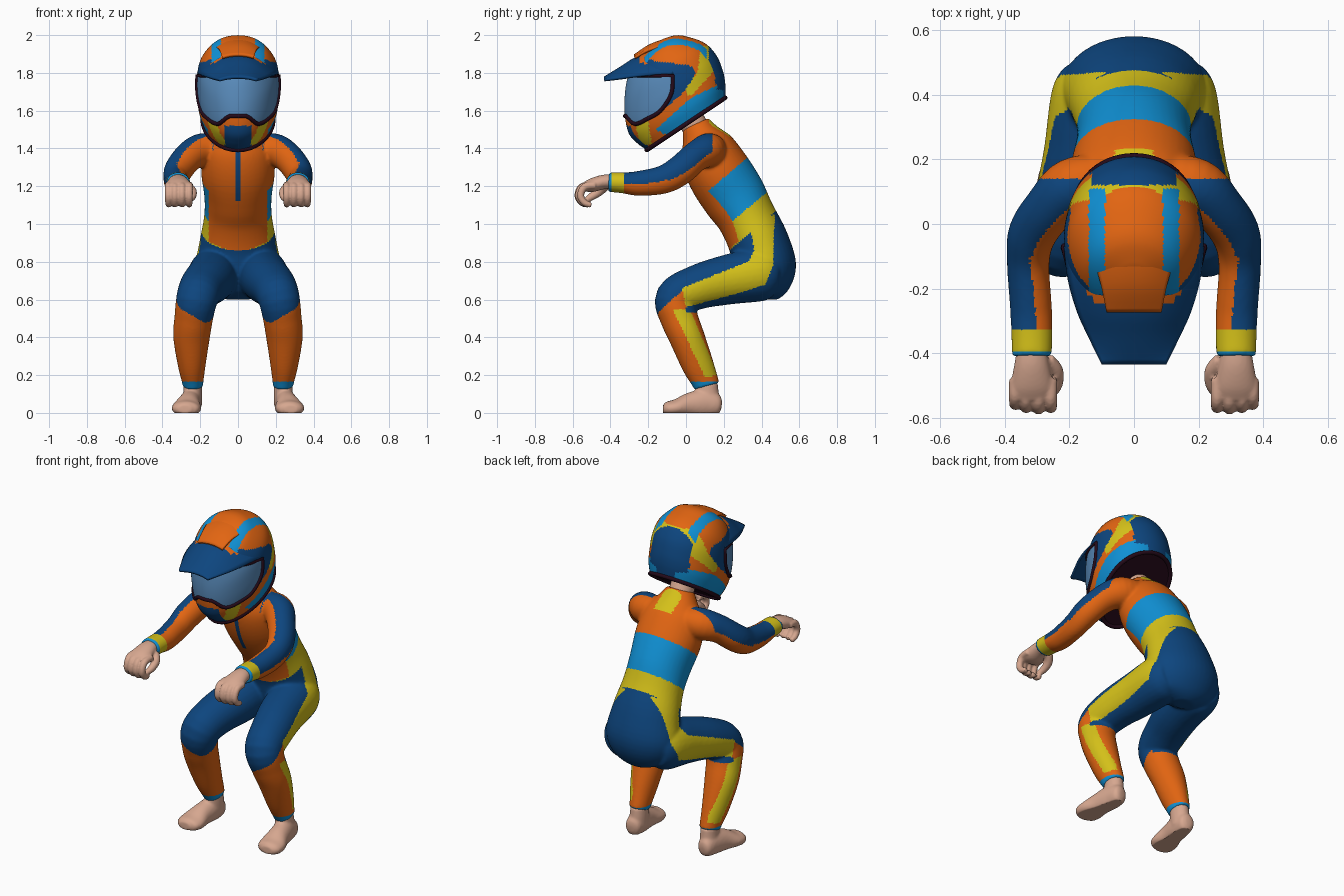
import bpy, bmesh, math
from mathutils import Vector
from mathutils.bvhtree import BVHTree

if "Cube" in bpy.data.objects:
    bpy.data.objects.remove(bpy.data.objects["Cube"])

# Palette
COLOURS = [("orange", (.76, .13, .006)), ("navy", (.004, .06, .21)), ("sky_blue", (.005, .28, .66)),
           ("yellow", (.66, .53, .01)), ("skin", (.68, .39, .28)), ("dark_trim", (.018, .003, .010)),
           ("lens_blue", (.10, .26, .50))]
MATS = []
for name, c in COLOURS:
    m = bpy.data.materials.new(name)
    m.diffuse_color = (*c, 1)
    m.use_nodes = True
    m.node_tree.nodes["Principled BSDF"].inputs["Base Color"].default_value = m.diffuse_color
    MATS.append(m)
ORANGE, NAVY, SKY, YELLOW, SKIN, DARK, LENS = range(7)


def spline(rows, sub):
    """Catmull-Rom through rows of numbers."""
    out, n = [], len(rows)
    for i in range(n - 1):
        p = [rows[max(i - 1, 0)], rows[i], rows[i + 1], rows[min(i + 2, n - 1)]]
        for k in range(sub):
            t = k / sub
            out.append([.5 * (2 * b + (c - a) * t + (2 * a - 5 * b + 4 * c - d) * t * t
                              + (3 * b - a - 3 * c + d) * t ** 3) for a, b, c, d in zip(*p)])
    return out + [list(rows[-1])]


def loft(bm, rows, seg=28, sub=5, egg=0, axis=None):
    """Closed tube through rows (x, y, z, side radius, depth radius)."""
    pts = spline(rows, sub)
    rings = []
    for i, r in enumerate(pts):
        c = Vector(r[:3])
        t = axis or (Vector(pts[min(i + 1, len(pts) - 1)][:3]) - Vector(pts[max(i - 1, 0)][:3])).normalized()
        a = Vector((1, 0, 0))
        a = (a - t * a.dot(t)).normalized()
        b = t.cross(a)
        ring = []
        for k in range(seg):
            w = 2 * math.pi * k / seg
            s = math.sin(w)
            ring.append(bm.verts.new(c + a * r[3] * math.cos(w) * (1 + egg * s) + b * r[4] * s))
        rings.append(ring)
    for p, q in zip(rings, rings[1:]):
        for k in range(seg):
            bm.faces.new((p[k], p[(k + 1) % seg], q[(k + 1) % seg], q[k]))
    bm.faces.new(rings[0][::-1])
    bm.faces.new(rings[-1])
    return rings


def finish(name, bm, rule, voxel=None, smooth=0, floor=False):
    """Make an object; optionally fuse its pieces, then colour faces by a rule."""
    bmesh.ops.recalc_face_normals(bm, faces=bm.faces)
    me = bpy.data.meshes.new(name)
    bm.to_mesh(me)
    bm.free()
    ob = bpy.data.objects.new(name, me)
    bpy.context.collection.objects.link(ob)
    if voxel:
        r = ob.modifiers.new("fuse", 'REMESH')
        r.mode, r.voxel_size = 'VOXEL', voxel
        s = ob.modifiers.new("soften", 'SMOOTH')
        s.factor, s.iterations = .5, smooth
        dg = bpy.context.evaluated_depsgraph_get()
        me = bpy.data.meshes.new_from_object(ob.evaluated_get(dg))
        ob.modifiers.clear()
        ob.data = me
    if floor:
        for v in me.vertices:
            v.co.z = max(v.co.z, 0)
    me.materials.clear()
    for m in MATS:
        me.materials.append(m)
    for p in me.polygons:
        p.material_index = rule(p.center, p.normal) if callable(rule) else rule
        p.use_smooth = True
    me.set_sharp_from_angle(angle=math.radians(45))
    return ob


def inside(y, z, poly):
    hit = False
    for (a, b), (c, d) in zip(poly, poly[1:] + poly[:1]):
        if (b > z) != (d > z) and y < (c - a) * (z - b) / (d - b) + a:
            hit = not hit
    return hit


def mirrored(rows, s):
    return [(r[0] * s, *r[1:4], r[-1]) for r in rows]


# Suit: torso, arms and legs fused
TORSO = [(0, .43, .60, .06, .05), (0, .43, .65, .17, .115), (0, .42, .76, .225, .165), (0, .385, .90, .205, .16),
         (0, .32, 1.035, .18, .155), (0, .255, 1.145, .178, .17), (0, .17, 1.28, .195, .17),
         (0, .11, 1.40, .18, .145), (0, .075, 1.475, .12, .10), (0, .05, 1.53, .08, .075)]
ARM = [(.08, .135, 1.39, .085, .085), (.19, .115, 1.39, .09, .09), (.26, .05, 1.355, .08, .08),
       (.315, -.03, 1.285, .075, .08), (.328, -.12, 1.235, .066, .075), (.32, -.25, 1.215, .065, .066),
       (.317, -.33, 1.218, .064, .056), (.317, -.41, 1.222, .062, .052)]
LEG = [(.11, .47, .74, .10, .11), (.125, .40, .735, .13, .142), (.15, .22, .705, .13, .132),
       (.19, .06, .665, .12, .118), (.217, -.055, .605, .11, .108), (.235, -.035, .50, .102, .10),
       (.246, .005, .40, .097, .094), (.245, .06, .26, .075, .085), (.24, .10, .17, .058, .072),
       (.24, .11, .14, .055, .068)]
STRIPE = [(.34, 1.0), (.47, 1.05), (.46, .78), (.42, .68), (.3, .64), (0, .56), (-.02, .66), (.1, .71), (.33, .80), (.36, .86)]
SHIN = [(-.07, .55), (.02, .55), (.17, .2), (.1, .19)]


def suit_colour(c, n):
    ax, y, z = abs(c.x), c.y, c.z
    out = n.x if c.x > 0 else -n.x
    if z > 1.1 and y < .14 and ax > .13:                      # sleeves
        if y < -.33:
            return SKY if y < -.395 else YELLOW
        if out * .65 + n.z * .75 > (.6 if y < -.1 else .52) and (ax > .2 or z > 1.38):
            return NAVY
    if ax < .011 and n.y < 0 and 1.12 < z < 1.42:             # zip
        return NAVY
    s = z - .85 * y
    if out > .3 and inside(y, z, STRIPE):
        return YELLOW
    if z > .84:                                               # torso bands
        if ax < .155 and n.y < -.2 and z > .86 + 2 * ax * ax:
            return ORANGE
        if s > 1.075:
            return YELLOW if ax < .06 and y > .12 and s > 1.27 else ORANGE
        return SKY if s > .805 else YELLOW if s > .665 else NAVY
    if z < .165:
        return SKY
    if z < .46 + .6 * max(0, ax - .15) + .8 * min(.12, max(0, y + .12)) and (y < 0 or z < .53):
        return YELLOW if out > .3 and inside(y, z, SHIN) else ORANGE
    return NAVY


bm = bmesh.new()
loft(bm, TORSO, 40)
for s in (1, -1):
    loft(bm, mirrored(ARM, s))
    loft(bm, mirrored(LEG, s))
finish("riding_suit", bm, suit_colour, .0085, 7)

# Neck
bm = bmesh.new()
loft(bm, [(0, .09, 1.44, .07, .07), (0, 0, 1.60, .07, .07)])
finish("neck", bm, SKIN)

# Hands and feet
PALM = [(.317, -.39, 1.225, .046, .038), (.317, -.44, 1.222, .055, .038), (.316, -.5, 1.205, .066, .036), (.315, -.54, 1.195, .06, .024)]
THUMB = [(.27, -.42, 1.205, .022), (.243, -.455, 1.175, .024), (.243, -.50, 1.145, .021), (.262, -.53, 1.125, .015)]
FOOT = [(.243, .188, .04, .018, .02), (.245, .17, .042, .045, .055), (.25, .10, .05, .056, .075),
        (.262, .02, .042, .062, .065), (.272, -.05, .027, .078, .046), (.279, -.10, .022, .068, .038),
        (.28, -.122, .022, .035, .022)]
ANKLE = [(.245, .118, .04, .054, .062), (.24, .112, .10, .050, .062), (.24, .108, .155, .048, .06)]
for s, side in ((1, "right"), (-1, "left")):
    bm = bmesh.new()
    loft(bm, mirrored(PALM, s))
    loft(bm, mirrored(THUMB, s), 16)
    for i, x in enumerate((.258, .296, .334, .368)):
        d = (.004, 0, .004, .014)[i]
        loft(bm, mirrored([(x, -.48, 1.205, .02), (x, -.55 + d, 1.197, .02), (x, -.572 + d, 1.15, .019),
                           (x, -.55 + d, 1.112, .018), (x, -.515 + d, 1.10, .014)], s), 16)
    finish(side + "_hand", bm, SKIN, .006, 3)
    bm = bmesh.new()
    loft(bm, mirrored(FOOT, s))
    loft(bm, mirrored(ANKLE, s))
    finish(side + "_foot", bm, SKIN, .008, 4, True)

# Helmet shell: slices parallel to its tilted rim (height, front, back, half width)
U, N, O = Vector((0, .832, .555)), Vector((0, -.555, .832)), Vector((0, 0, 1.53))
SLICES = [(0, -.25, .25, .185), (.06, -.272, .29, .205), (.125, -.28, .318, .212), (.21, -.248, .335, .216),
          (.30, -.19, .32, .205), (.38, -.115, .262, .162), (.42, -.03, .215, .115), (.44, .05, .155, .05), (.444, .085, .12, .015)]
GOGGLE = [(-.36, 1.785), (-.07, 1.785), (-.078, 1.69), (-.135, 1.60), (-.20, 1.56), (-.27, 1.53), (-.315, 1.57), (-.36, 1.57)]
PATCHES = [(YELLOW, [(.08, 1.94), (.17, 1.95), (.175, 1.84), (.02, 1.67), (0, 1.72), (.06, 1.8)]),
           (NAVY, [(-.3, 1.9), (-.15, 1.86), (.02, 1.84), (.055, 1.8), (0, 1.71), (-.10, 1.62), (-.3, 1.7)]),
           (SKY, [(.22, 1.76), (.03, 1.67), (-.16, 1.5), (-.1, 1.47), (.22, 1.69)]),
           (YELLOW, [(-.27, 1.53), (-.2, 1.54), (-.18, 1.42), (-.24, 1.42)])]


def helmet_colour(c, n):
    ax, y, z = abs(c.x), c.y, c.z
    if n.dot(N) < -.95:
        return DARK
    if inside(y, z, GOGGLE):
        return LENS
    if y < -.2 and z < 1.52 and ax < .07:
        return NAVY
    if .09 < ax < .14 and -.22 < y < .11 and z > 1.85:
        return SKY
    if y > .12 and ax < .13 and (z > 1.71 or ax < .06):
        return NAVY
    if y > .155 and 1.74 < z < 1.86:
        return NAVY
    for col, poly in PATCHES:
        if inside(y, z, poly):
            return col
    return ORANGE


bm = bmesh.new()
rows = []
for h, f, b, w in SLICES:
    c = O + N * h + U * (f + b) / 2
    rows.append((*c, w, (b - f) / 2))
rings = loft(bm, rows, 128, 10, .12, N)
rim = [v.co.copy() for v in rings[0]]
bmesh.ops.recalc_face_normals(bm, faces=bm.faces)
tree = BVHTree.FromBMesh(bm)
finish("helmet_shell", bm, helmet_colour)


def cord(name, pts, r):
    cu = bpy.data.curves.new(name, 'CURVE')
    cu.dimensions, cu.bevel_depth, cu.bevel_resolution = '3D', r, 2
    sp = cu.splines.new('POLY')
    sp.points.add(len(pts) - 1)
    for p, v in zip(sp.points, pts):
        p.co = (*v, 1)
    sp.use_cyclic_u = True
    cu.materials.append(MATS[DARK])
    bpy.context.collection.objects.link(bpy.data.objects.new(name, cu))


# Rim and goggle frame, the frame laid on the shell
cord("helmet_rim", rim[::2], .012)
half = []
for y, z in spline(GOGGLE[1:7], 6):
    hit = tree.ray_cast(Vector((1, y, z)), Vector((-1, 0, 0)))[0]
    if hit:
        half.append(hit)
for z, first in ((1.785, True), (1.572, False)):
    arc = []
    for i in range(10):
        x = (half[0].x if first else half[-1].x) * i / 10
        hit = tree.ray_cast(Vector((x, -1, z)), Vector((0, 1, 0)))[0]
        if hit:
            arc.append(hit)
    half = arc + half if first else half + arc[::-1]
cord("goggle_frame", half + [Vector((-p.x, p.y, p.z)) for p in half[::-1] if p.x > .001], .011)


# Visor and its raised mount (y, half width, centre height, edge height)
def peak(name, rows, colour):
    bm = bmesh.new()
    grid = []
    for y, w, zc, ze in spline(rows, 4):
        grid.append([bm.verts.new((w * t, y, ze + (zc - ze) * (1 - abs(t) ** 2.2)))
                     for t in [i / 12 - 1 for i in range(25)]])
    for p, q in zip(grid, grid[1:]):
        for k in range(24):
            bm.faces.new((p[k], p[k + 1], q[k + 1], q[k]))
    ob = finish(name, bm, colour)
    ob.modifiers.new("thickness", 'SOLIDIFY').thickness = .014


peak("visor", [(-.435, .10, 1.78, 1.768), (-.35, .142, 1.832, 1.775), (-.27, .178, 1.882, 1.785),
               (-.17, .206, 1.92, 1.795), (-.07, .218, 1.92, 1.80)],
     lambda c, n: ORANGE if c.y > -.25 and c.z > 1.85 else NAVY)
peak("visor_mount", [(-.275, .085, 1.898, 1.885), (-.2, .10, 1.948, 1.925), (-.12, .12, 1.978, 1.94), (-.06, .12, 1.985, 1.94)], ORANGE)
